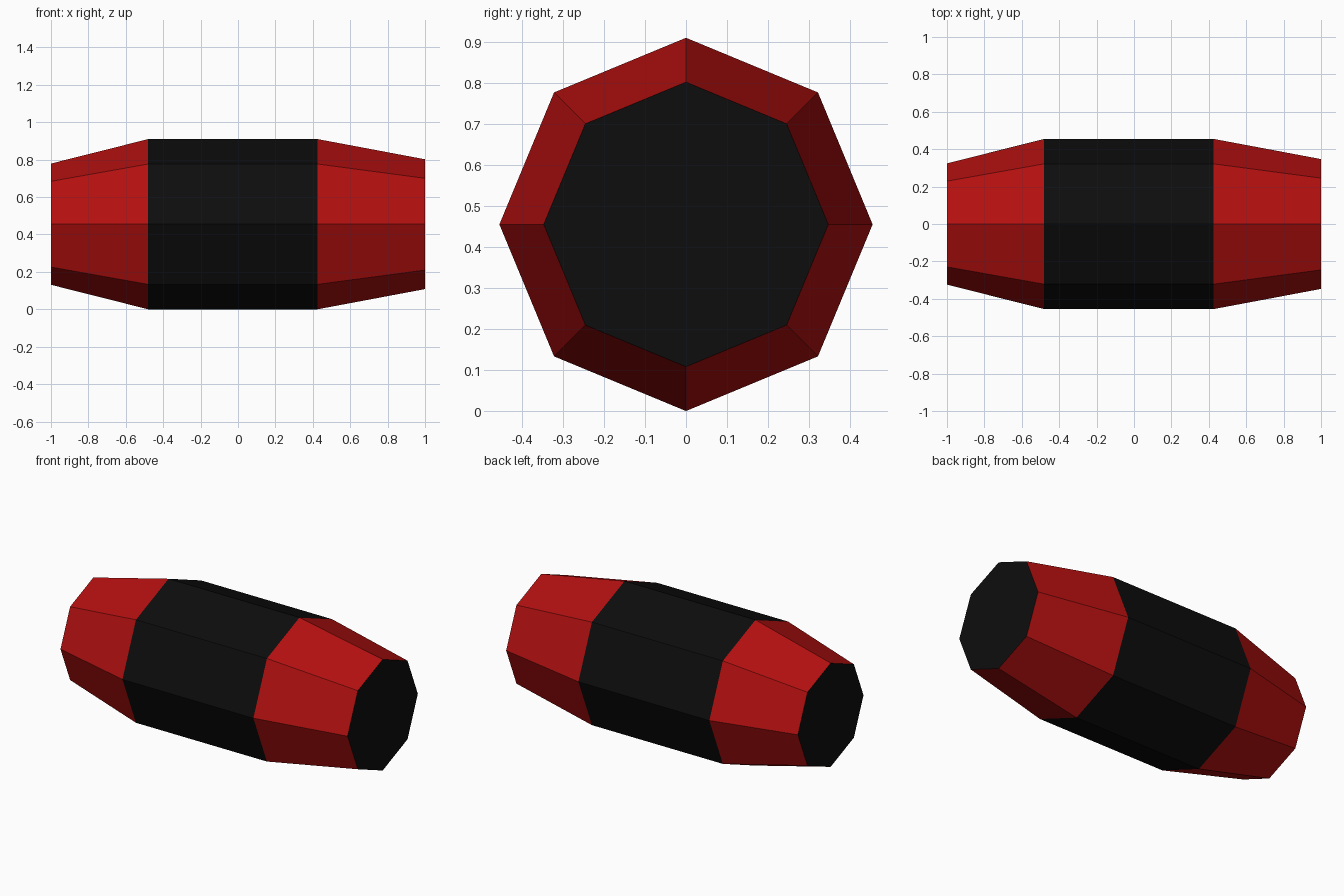
import bpy, bmesh, math

if "Cube" in bpy.data.objects:
    bpy.data.objects.remove(bpy.data.objects["Cube"])

SIDES = 8
CENTRE_Z = 0.455
# (x, radius) of each ring along the barrel
RINGS = [(-1.0, 0.324), (-0.48, 0.455), (0.425, 0.455), (1.0, 0.347)]


def material(name, rgb):
    m = bpy.data.materials.new(name)
    m.diffuse_color = (*rgb, 1.0)
    m.use_nodes = True
    m.node_tree.nodes["Principled BSDF"].inputs["Base Color"].default_value = m.diffuse_color
    return m


black = material("black", (0.004, 0.004, 0.004))
red = material("red", (0.45, 0.005, 0.005))

# Octagonal barrel lofted through the rings, lying along x
bm = bmesh.new()
loops = []
for x, r in RINGS:
    angles = [2 * math.pi * i / SIDES for i in range(SIDES)]
    loops.append([bm.verts.new((x, r * math.cos(a), CENTRE_Z + r * math.sin(a))) for a in angles])

# Side bands: tapered ends are red, the middle is black
for band, (a, b) in enumerate(zip(loops, loops[1:])):
    for i in range(SIDES):
        j = (i + 1) % SIDES
        f = bm.faces.new((a[i], a[j], b[j], b[i]))
        f.material_index = 0 if band == 1 else 1

# Black end caps
for loop in (loops[0], loops[-1]):
    bm.faces.new(loop).material_index = 0

bmesh.ops.recalc_face_normals(bm, faces=bm.faces[:])
mesh = bpy.data.meshes.new("barrel")
bm.to_mesh(mesh)
bm.free()
mesh.materials.append(black)
mesh.materials.append(red)
barrel = bpy.data.objects.new("barrel", mesh)
bpy.context.collection.objects.link(barrel)
